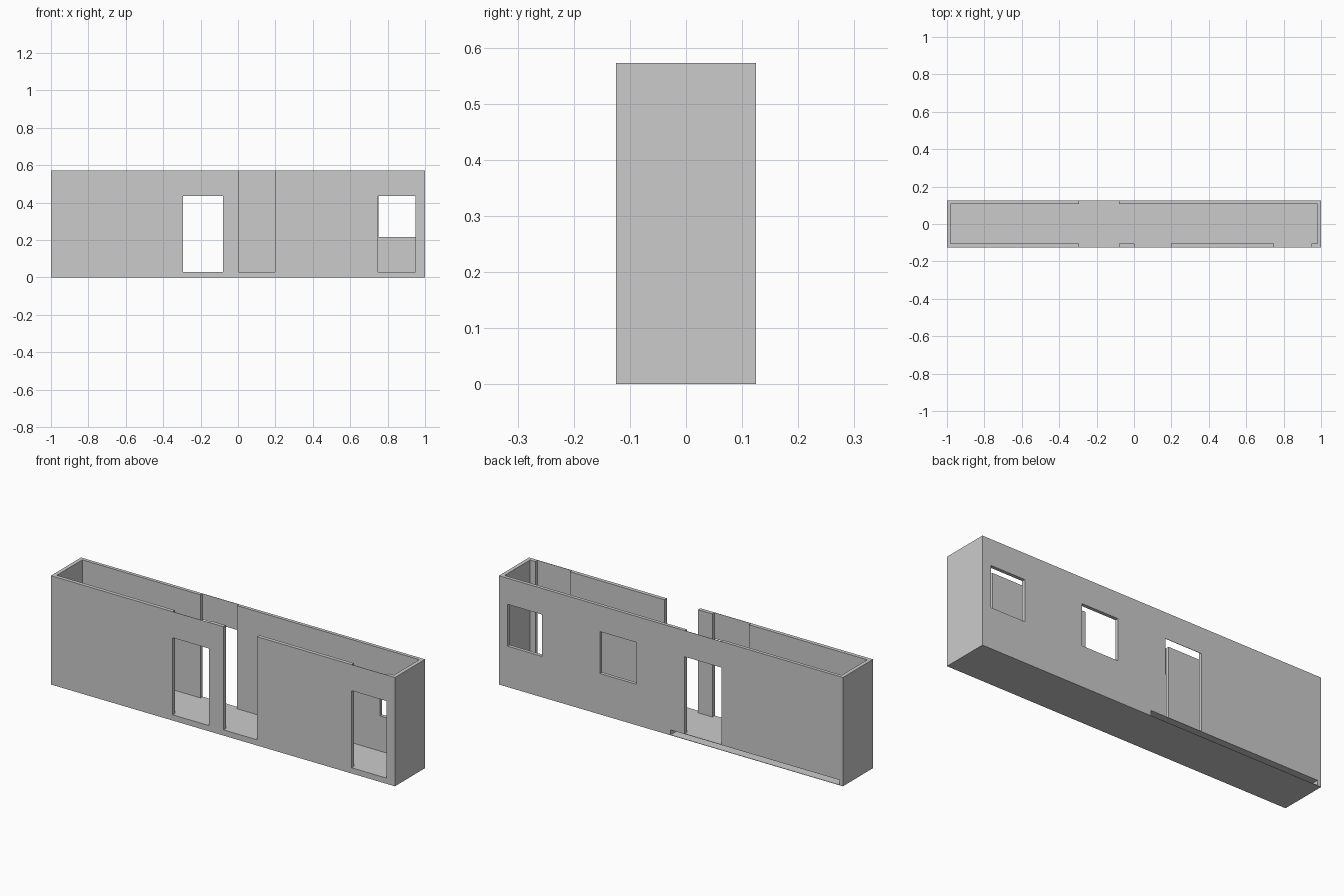
import bpy

if "Cube" in bpy.data.objects:
    bpy.data.objects.remove(bpy.data.objects["Cube"])

H = 0.572            # wall height
FLOOR = 0.03         # floor slab top
HEAD = 0.435         # top of doors and windows
SILL = 0.215         # window sill
YF, YB = -0.125, 0.125
INF, INB = -0.105, 0.107   # inner wall faces
SKIN = 0.002


def box(name, x0, x1, y0, y1, z0, z1):
    bpy.ops.mesh.primitive_cube_add(size=1, location=((x0 + x1) / 2, (y0 + y1) / 2, (z0 + z1) / 2))
    ob = bpy.context.object
    ob.name = name
    ob.scale = (x1 - x0, y1 - y0, z1 - z0)
    bpy.ops.object.transform_apply(location=True, rotation=False, scale=True)
    return ob


def cut(target, *dims):
    cutter = box("cutter", *dims)
    cutter.hide_render = True
    mod = target.modifiers.new("cut", 'BOOLEAN')
    mod.operation = 'DIFFERENCE'
    mod.solver = 'EXACT'
    mod.object = cutter
    bpy.context.view_layer.objects.active = target
    bpy.ops.object.modifier_apply(modifier=mod.name)
    bpy.data.objects.remove(cutter, do_unlink=True)


# Open-topped corridor shell
shell = box("corridor_shell", -1, 1, YF, YB, 0, H)
cut(shell, -0.98, 0.98, INF, INB, FLOOR, 1)

# Front doorways: the middle one is open to the top
for x0, x1, top in ((-0.293, -0.08, HEAD), (0.003, 0.198, 1), (0.748, 0.95, HEAD)):
    cut(shell, x0, x1, -0.2, 0, FLOOR, top)
    if top < 1:   # thin panel over the door
        cut(shell, x0, x1, YF + SKIN, 0, 0.3, 1)

# Back doorway with thin panel above
cut(shell, -0.293, -0.08, 0, 0.2, FLOOR, HEAD)
cut(shell, -0.293, -0.08, 0, YB - SKIN, 0.3, 1)

# Back windows
for x0, x1 in ((0.2, 0.413), (0.75, 0.95)):
    cut(shell, x0, x1, 0, 0.2, SILL, HEAD)

# Open slot in the edge of the hollow floor slab
cut(shell, -0.98, 0.003, -0.1, 0.2, SKIN, FLOOR - SKIN)
